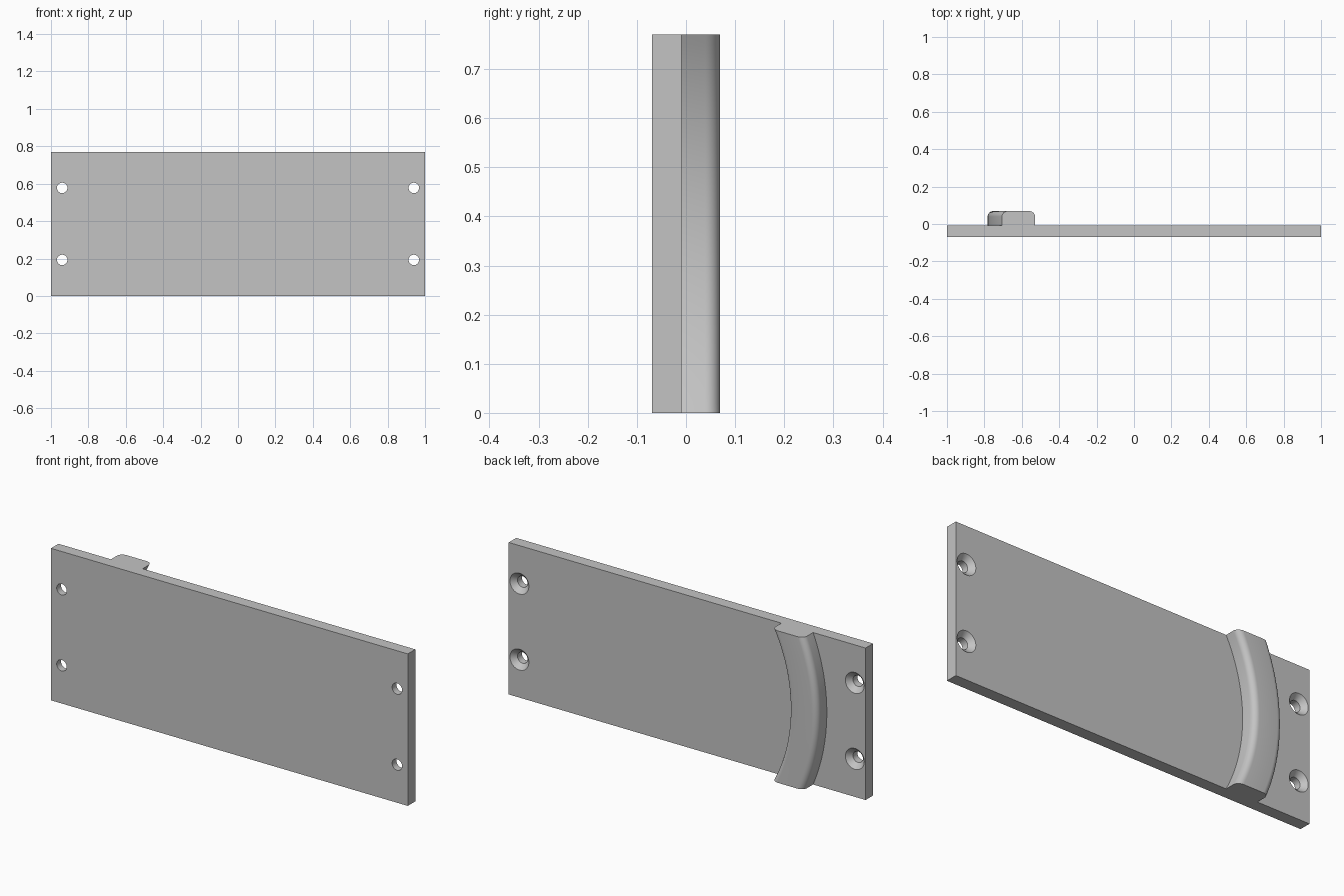
import bpy, bmesh, math

cube = bpy.data.objects.get("Cube")
if cube:
    bpy.data.objects.remove(cube, do_unlink=True)

HEIGHT = 0.77
FRONT, BACK, TOP = -0.069, -0.009, 0.069   # plate front, plate back, rail crest (y)

grey = bpy.data.materials.new("light grey")
grey.use_nodes = True
colour = (0.55, 0.55, 0.55, 1)
grey.diffuse_color = colour
grey.node_tree.nodes["Principled BSDF"].inputs["Base Color"].default_value = colour


def make_object(name, bm):
    bmesh.ops.recalc_face_normals(bm, faces=bm.faces)
    mesh = bpy.data.meshes.new(name)
    bm.to_mesh(mesh)
    bm.free()
    mesh.materials.append(grey)
    obj = bpy.data.objects.new(name, mesh)
    bpy.context.collection.objects.link(obj)
    return obj


def loft(bm, rings):
    """Skin closed rings of points and cap both ends."""
    loops = [[bm.verts.new(p) for p in ring] for ring in rings]
    n = len(loops[0])
    for a, b in zip(loops, loops[1:]):
        for i in range(n):
            j = (i + 1) % n
            bm.faces.new((a[i], a[j], b[j], b[i]))
    bm.faces.new(loops[0])
    bm.faces.new(loops[-1])


def smooth(obj):
    bpy.ops.object.select_all(action='DESELECT')
    obj.select_set(True)
    bpy.context.view_layer.objects.active = obj
    bpy.ops.object.shade_smooth_by_angle(angle=math.radians(35))


# Flat mounting plate
bm = bmesh.new()
loft(bm, [[(x, y, z) for x, y in ((-1, FRONT), (1, FRONT), (1, BACK), (-1, BACK))]
          for z in (0, HEIGHT)])
plate = make_object("mounting_plate", bm)

# Four screw holes, countersunk from the back
bm = bmesh.new()
HOLE, SINK = 0.028, 0.053
profile = [(FRONT - 0.02, HOLE), (BACK - (SINK - HOLE), HOLE),
           (BACK, SINK), (BACK + 0.02, SINK)]
for x in (-0.94, 0.94):
    for z in (HEIGHT / 4, HEIGHT * 3 / 4):
        angles = [math.tau * i / 40 for i in range(40)]
        loft(bm, [[(x + r * math.cos(a), y, z + r * math.sin(a)) for a in angles]
                  for y, r in profile])
cutter = make_object("screw_hole_cutter", bm)
cutter.hide_render = True

cut = plate.modifiers.new("screw holes", 'BOOLEAN')
cut.operation = 'DIFFERENCE'
cut.solver = 'EXACT'
cut.object = cutter
bpy.context.view_layer.objects.active = plate
bpy.ops.object.modifier_apply(modifier=cut.name)
bpy.data.objects.remove(cutter, do_unlink=True)
smooth(plate)

# Arched rail: a rounded section swept around a distant centre, ends cut level
CENTRE, OUTER, INNER, ROUND = 0.217, 1.0, 0.839, 0.03
section = [(INNER, BACK)]
for r0, start in ((INNER + ROUND, math.pi), (OUTER - ROUND, math.pi / 2)):
    for i in range(9):
        a = start - math.pi / 2 * i / 8
        section.append((r0 + ROUND * math.cos(a), TOP - ROUND + ROUND * math.sin(a)))
section.append((OUTER, BACK))

bm = bmesh.new()
STEPS = 40
levels = [HEIGHT * i / STEPS for i in range(STEPS + 1)]
loft(bm, [[(CENTRE - math.sqrt(r * r - (z - HEIGHT / 2) ** 2), y, z) for r, y in section]
          for z in levels])
smooth(make_object("arched_rail", bm))
